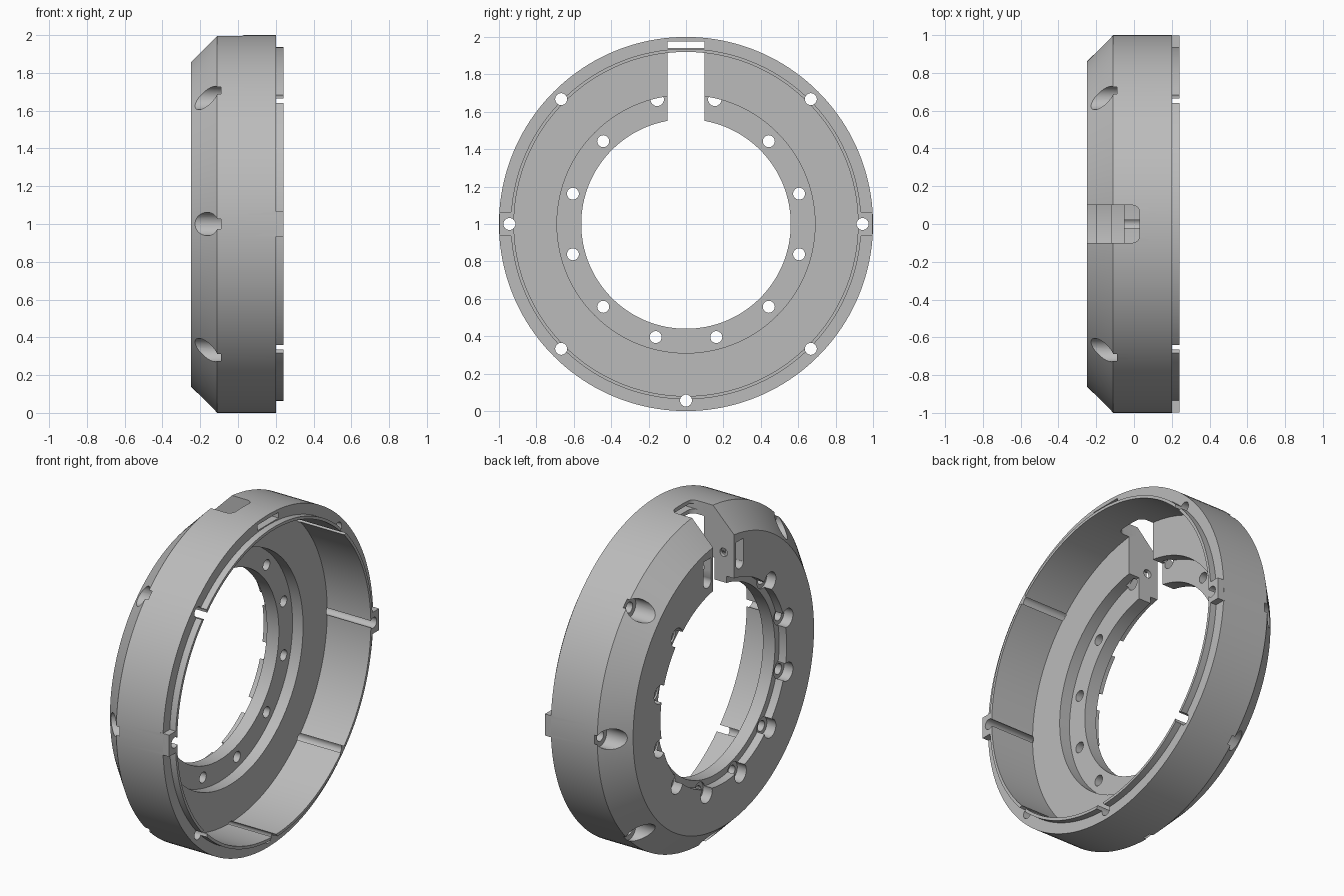
import bpy, bmesh, math
from mathutils import Matrix, Vector

cube = bpy.data.objects.get("Cube")
if cube:
    bpy.data.objects.remove(cube, do_unlink=True)

grey = bpy.data.materials.new("machined_grey")
grey.use_nodes = True
colour = (0.5, 0.5, 0.5, 1)
grey.diffuse_color = colour
grey.node_tree.nodes["Principled BSDF"].inputs["Base Color"].default_value = colour

CENTRE = 1.0
SIDES = 160
scene_col = bpy.context.scene.collection
adders = bpy.data.collections.new("adders")
cutters = bpy.data.collections.new("cutters")
for col in (adders, cutters):
    scene_col.children.link(col)


def make_object(name, bm, col):
    bmesh.ops.recalc_face_normals(bm, faces=bm.faces)
    mesh = bpy.data.meshes.new(name)
    bm.to_mesh(mesh)
    bm.free()
    mesh.materials.append(grey)
    ob = bpy.data.objects.new(name, mesh)
    ob.hide_render = col != scene_col
    col.objects.link(ob)
    return ob


def block(name, x, y, z, col=cutters, round_end=0):
    """Box given by its ranges; round_end rounds the vertical edges at high x."""
    bm = bmesh.new()
    bmesh.ops.create_cube(bm, size=1)
    for v in bm.verts:
        v.co = Vector([(a + b) / 2 + c * (b - a) for (a, b), c in zip((x, y, z), v.co)])
    if round_end:
        edges = [e for e in bm.edges if all(v.co.x > x[1] - 0.001 for v in e.verts)
                 and abs(e.verts[0].co.z - e.verts[1].co.z) > 0.01]
        bmesh.ops.bevel(bm, geom=edges, offset=round_end, segments=6, profile=0.5, affect='EDGES')
    return make_object(name, bm, col)


def drill(name, radius, x, ring, degrees):
    """Cylinder along x on a bolt circle."""
    a = math.radians(degrees)
    place = Matrix.Translation(((x[0] + x[1]) / 2, ring * math.cos(a), CENTRE + ring * math.sin(a)))
    bm = bmesh.new()
    bmesh.ops.create_cone(bm, cap_ends=True, segments=24, radius1=radius, radius2=radius,
                          depth=x[1] - x[0], matrix=place @ Matrix.Rotation(math.pi / 2, 4, 'Y'))
    make_object(name, bm, cutters)


# Main ring: (radius, x) section turned about the x axis
section = [(0.56, -0.20), (0.60, -0.20), (0.60, -0.25), (0.86, -0.25), (1, -0.11),
           (1, 0.20), (0.937, 0.20), (0.937, 0.24), (0.92, 0.24), (0.92, -0.05),
           (0.69, -0.05), (0.69, -0.12), (0.56, -0.12)]
bm = bmesh.new()
rings = []
for i in range(SIDES):
    a = math.tau * i / SIDES
    rings.append([bm.verts.new((x, r * math.cos(a), CENTRE + r * math.sin(a))) for r, x in section])
for i, ring in enumerate(rings):
    after = rings[(i + 1) % SIDES]
    for j in range(len(section)):
        k = (j + 1) % len(section)
        bm.faces.new((ring[j], ring[k], after[k], after[j]))
housing = make_object("ring_housing", bm, scene_col)

# Side locating tabs on the rim
for side in (-1, 1):
    block("rim_tab", (0.18, 0.24), sorted((side * 0.925, side * 0.998)), (0.935, 1.065), adders)

# Rim bolt holes with open counterbores in the chamfer
for degrees in (0, 45, 135, 180, 225, 270, 315):
    drill("rim_hole", 0.032, (-0.4, 0.4), 0.944, degrees)
    drill("rim_counterbore", 0.062, (-0.4, -0.09), 0.944, degrees)

# Inner bolt circle with counterbores
for degrees in range(15, 360, 30):
    if degrees not in (75, 105):
        drill("inner_hole", 0.032, (-0.4, 0), 0.626, degrees)
        drill("inner_counterbore", 0.055, (-0.4, -0.19), 0.626, degrees)

# Top slot through the floor and wall, and relief behind the lip
block("top_slot", (-0.4, 0.03), (-0.1, 0.1), (1.4, 2.1), round_end=0.04)
block("lip_relief", (-0.1, 0.4), (-0.1, 0.1), (1.942, 1.976))

# Clamp pockets and cross holes either side of the slot
for side in (-1, 1):
    drill("pocket_hole", 0.036, (-0.4, -0.1), 0.684, 90 - side * 13)
    block("clamp_pocket", (-0.4, -0.13), sorted((side * 0.12, side * 0.19)), (1.66, 1.80))
    bm = bmesh.new()
    bmesh.ops.create_cone(bm, cap_ends=True, segments=20, radius1=0.025, radius2=0.025, depth=0.08,
                          matrix=Matrix.Translation((-0.18, side * 0.11, 1.73))
                          @ Matrix.Rotation(math.pi / 2, 4, 'X'))
    make_object("clamp_hole", bm, cutters)

# Apply the additions and cuts
for col, operation in ((adders, 'UNION'), (cutters, 'DIFFERENCE')):
    mod = housing.modifiers.new(operation.lower(), 'BOOLEAN')
    mod.operation = operation
    mod.operand_type = 'COLLECTION'
    mod.collection = col
    mod.solver = 'EXACT'
bpy.context.view_layer.update()
result = bpy.data.meshes.new_from_object(housing.evaluated_get(bpy.context.evaluated_depsgraph_get()))
housing.modifiers.clear()
housing.data = result
result.materials.clear()
result.materials.append(grey)
for poly in result.polygons:
    poly.material_index = 0
for col in (adders, cutters):
    for ob in list(col.objects):
        bpy.data.objects.remove(ob, do_unlink=True)
    bpy.data.collections.remove(col)

# Smooth curved walls, sharp machined edges
bpy.ops.object.select_all(action='DESELECT')
housing.select_set(True)
bpy.context.view_layer.objects.active = housing
bpy.ops.object.shade_smooth_by_angle(angle=math.radians(30))
